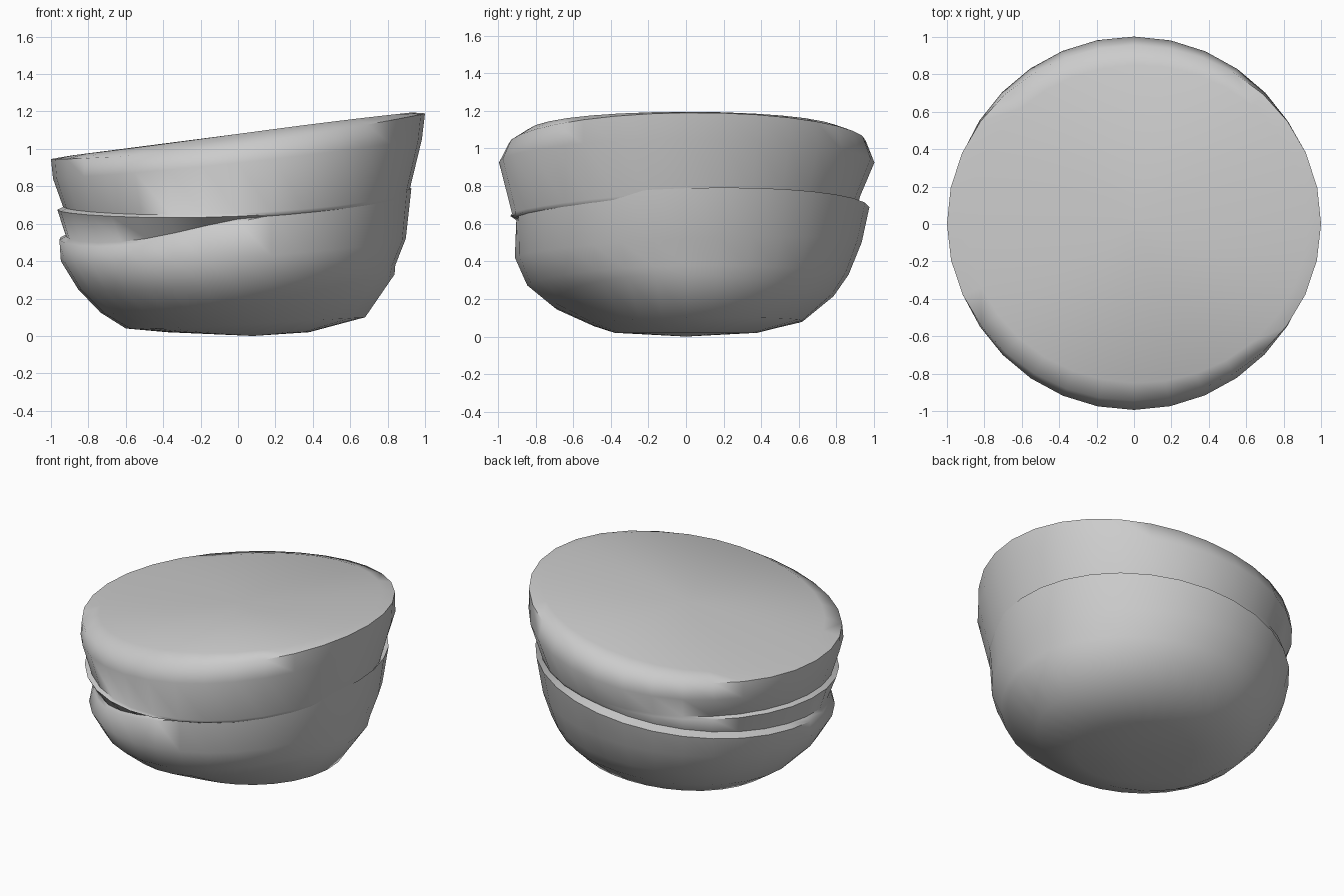
import bpy, bmesh, math

if "Cube" in bpy.data.objects:
    bpy.data.objects.remove(bpy.data.objects["Cube"])

SEG = 32


def wave(k, t):
    # constant, cosine, sine, double-angle cosine
    return k[0] + k[1] * math.cos(t) + k[2] * math.sin(t) + k[3] * math.cos(2 * t)


def bump(t, deg, power):
    return max(0.0, math.cos(t - math.radians(deg))) ** power


# Each contour: radius wave, height wave
flat = ((.88, .02, 0, .03), (1.08, .115, 0, 0))
rim = ((.975, 0, .005, .025), (1.05, .122, .01, .018))
bulge = ((.992, -.003, .004, -.006), (.935, .105, 0, .01))
neck = ((.925, -.01, 0, 0), (.715, .04, .045, .015))
lip = ((.945, -.018, .03, 0), (.657, .132, .03, 0))
waist = ((.922, -.025, .012, 0), (.46, .06, .04, 0))
fold = ((.855, 0, .01, 0), (.30, .05, .03, 0))
under = ((.755, .03, .04, .01), (.185, .06, .03, 0))
foot = ((.60, .04, .06, .04), (.07, .03, .01, 0))
sole = ((.38, 0, 0, 0), (.02, 0, 0, 0))


def column(t):
    """Points (radius, height) from top to bottom at one angle."""
    p = [[wave(r, t), wave(z, t)] for r, z in
         (flat, rim, bulge, neck, lip, waist, fold, under, foot, sole)]
    left, dip, front = bump(t, 195, .8), bump(t, 228, 4), bump(t, 345, 2)
    # lower lip dips at the front left
    p[4][0] -= .04 * dip
    p[4][1] -= .06 * dip
    # low fold on the right side
    p[6][0] -= .015 * front
    p[6][1] += .03 * front
    p[7][0] += .045 * front
    p[7][1] += .09 * front
    # extra ledge on the left, between neck and lip
    n, l = p[3], p[4]
    ledge = [n[0] - .003 + .035 * left, n[1] - .015]
    recess = [min(n[0], l[0]) - .015, min(l[1] + .02, n[1] - .03)]
    return p[:4] + [ledge, recess] + p[4:]


# Layered stone lofted from the contours
bm = bmesh.new()
cols = []
for i in range(SEG):
    t = math.tau * i / SEG
    cols.append([bm.verts.new((r * math.cos(t), r * math.sin(t), z))
                 for r, z in column(t)])
top = bm.verts.new((0, 0, 1.08))
bottom = bm.verts.new((.08, 0, 0))
for a, b in zip(cols, cols[1:] + cols[:1]):
    bm.faces.new((top, a[0], b[0]))
    bm.faces.new((bottom, b[-1], a[-1]))
    for j in range(len(a) - 1):
        bm.faces.new((a[j], a[j + 1], b[j + 1], b[j]))
bmesh.ops.recalc_face_normals(bm, faces=bm.faces)
mesh = bpy.data.meshes.new("layered_rock")
bm.to_mesh(mesh)
bm.free()
rock = bpy.data.objects.new("layered_rock", mesh)
bpy.context.collection.objects.link(rock)
bpy.context.view_layer.objects.active = rock
rock.select_set(True)
bpy.ops.object.shade_smooth_by_angle(angle=math.radians(65))
